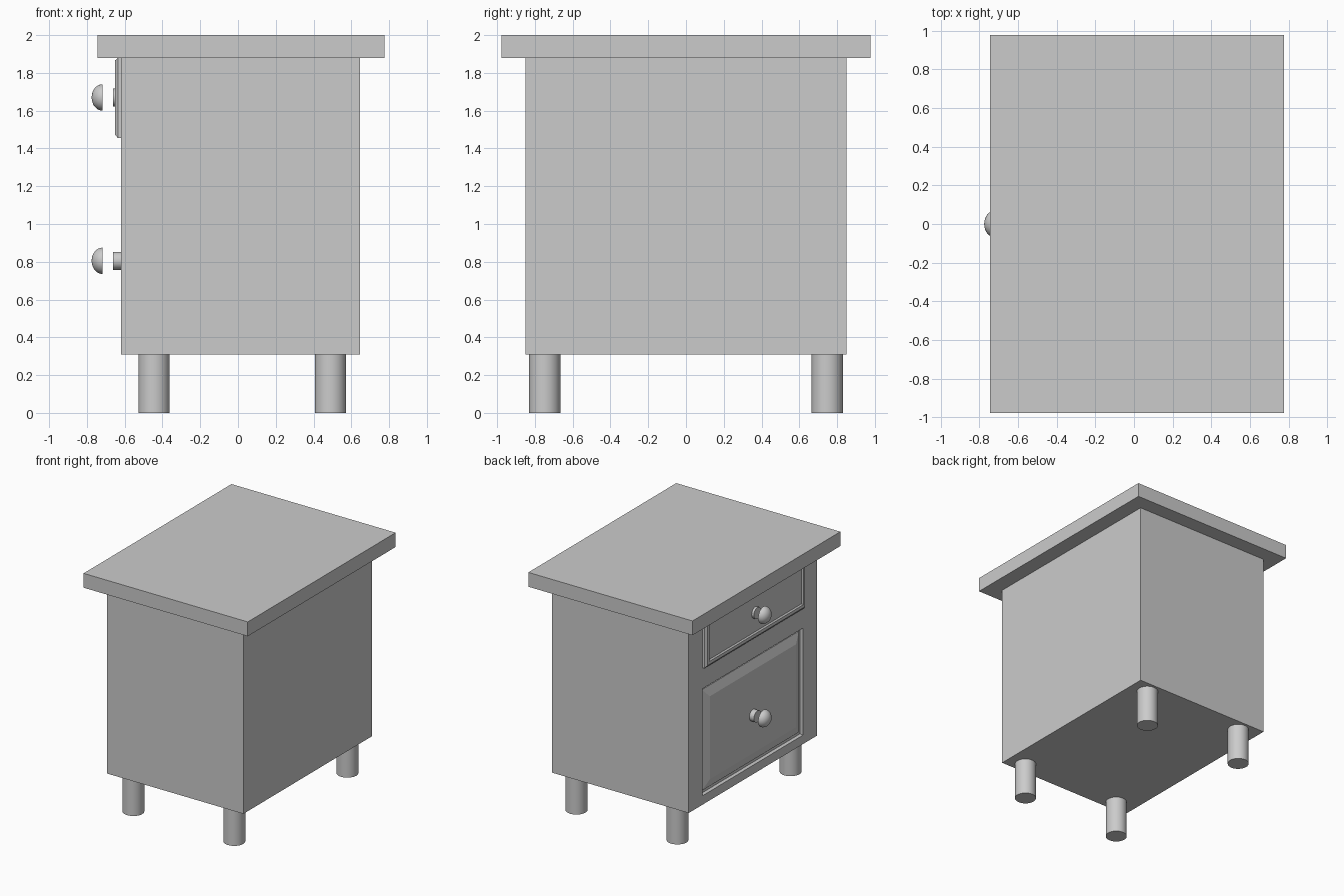
import bpy, bmesh, math

if "Cube" in bpy.data.objects:
    bpy.data.objects.remove(bpy.data.objects["Cube"])


def finish(name, bm, smooth=False):
    bmesh.ops.remove_doubles(bm, verts=bm.verts, dist=1e-5)
    bmesh.ops.recalc_face_normals(bm, faces=bm.faces)
    me = bpy.data.meshes.new(name)
    bm.to_mesh(me)
    bm.free()
    ob = bpy.data.objects.new(name, me)
    bpy.context.collection.objects.link(ob)
    if smooth:
        bpy.ops.object.select_all(action='DESELECT')
        ob.select_set(True)
        bpy.context.view_layer.objects.active = ob
        bpy.ops.object.shade_smooth_by_angle(angle=math.radians(35))
    return ob


def loft(name, loops):
    """Join successive loops of points with quads and cap both ends."""
    bm = bmesh.new()
    rings = [[bm.verts.new(p) for p in lp] for lp in loops]
    for a, b in zip(rings, rings[1:]):
        n = len(a)
        for i in range(n):
            bm.faces.new((a[i], a[(i + 1) % n], b[(i + 1) % n], b[i]))
    bm.faces.new(rings[0])
    bm.faces.new(rings[-1])
    return bm


def rect(x, half_y, z0, z1):
    return [(x, -half_y, z0), (x, half_y, z0), (x, half_y, z1), (x, -half_y, z1)]


def panel(name, *sections):
    return finish(name, loft(name, [rect(*s) for s in sections]))


def turned(name, profile, z, n=32):
    """Round part about the x axis from (x, radius) pairs."""
    loops = [[(x, r * math.cos(2 * math.pi * i / n), z + r * math.sin(2 * math.pi * i / n))
              for i in range(n)] for x, r in profile]
    return finish(name, loft(name, loops), True)


# table top
panel("table_top", (-0.745, 0.978, 1.88, 2.0), (0.775, 0.978, 1.88, 2.0))

# cabinet body with a shallow door recess in its -x side
panel("cabinet_body",
      (0.645, 0.85, 0.31, 1.88), (-0.62, 0.85, 0.31, 1.88),
      (-0.62, 0.665, 0.385, 1.28), (-0.588, 0.665, 0.385, 1.28))

# raised-panel door sitting in the recess
panel("door_panel",
      (-0.588, 0.64, 0.41, 1.255), (-0.595, 0.64, 0.41, 1.255),
      (-0.62, 0.57, 0.485, 1.18))

# drawer front standing proud of the body, with chamfered rim and inner field
panel("drawer_front",
      (-0.61, 0.665, 1.455, 1.88), (-0.636, 0.665, 1.455, 1.88),
      (-0.652, 0.645, 1.475, 1.865), (-0.652, 0.62, 1.50, 1.84),
      (-0.642, 0.61, 1.51, 1.83))

# knobs: short stem and separate domed cap
dome = [(-0.717 - 0.058 * math.sin(t), 0.07 * math.cos(t))
        for t in (math.radians(a) for a in range(0, 90, 11))] + [(-0.775, 0.002)]
for label, z in (("drawer", 1.67), ("door", 0.805)):
    turned(label + "_knob_stem", [(-0.61, 0.048), (-0.662, 0.048)], z)
    turned(label + "_knob_cap", dome, z)

# legs
for side, x in (("front", -0.445), ("rear", 0.49)):
    for hand, y in (("right", -0.748), ("left", 0.748)):
        bm = bmesh.new()
        bmesh.ops.create_cone(bm, cap_ends=True, segments=32, radius1=0.083,
                              radius2=0.083, depth=0.31)
        bmesh.ops.translate(bm, verts=bm.verts, vec=(x, y, 0.155))
        finish(f"{side}_{hand}_leg", bm, True)
